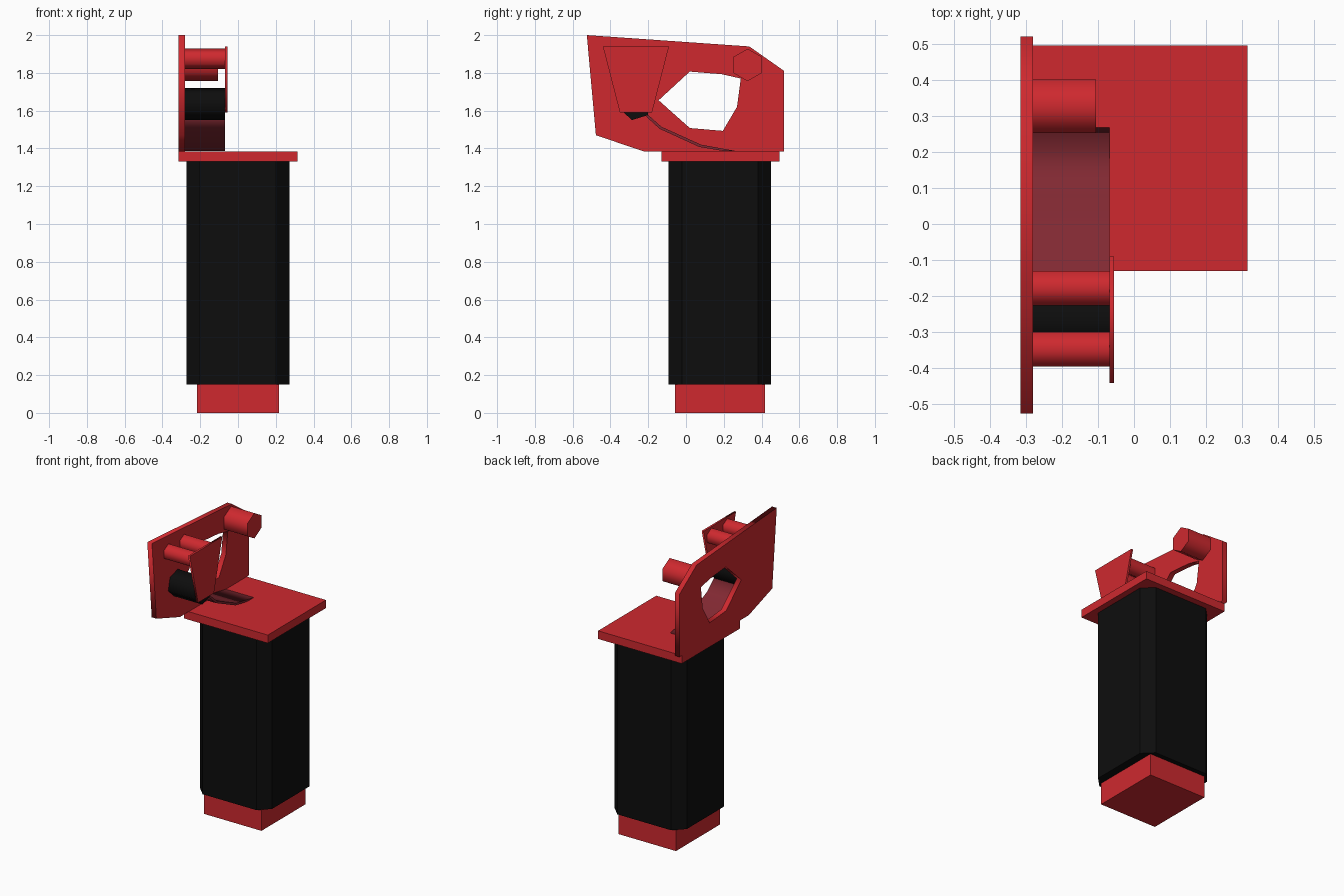
import bpy, math

if "Cube" in bpy.data.objects:
    bpy.data.objects.remove(bpy.data.objects["Cube"])

def material(name, rgb):
    m = bpy.data.materials.new(name)
    m.diffuse_color = (*rgb, 1)
    m.use_nodes = True
    m.node_tree.nodes["Principled BSDF"].inputs["Base Color"].default_value = m.diffuse_color
    return m

RED = material("red", (0.62, 0.022, 0.028))
BLACK = material("black", (0.004, 0.004, 0.004))
MAROON = material("maroon", (0.22, 0.022, 0.032))

def box(name, lo, hi, mat, chamfer=0):
    bpy.ops.mesh.primitive_cube_add(size=1, location=[(a + b) / 2 for a, b in zip(lo, hi)])
    ob = bpy.context.object
    ob.name = name
    ob.scale = [b - a for a, b in zip(lo, hi)]
    bpy.ops.object.transform_apply(location=False, rotation=False, scale=True)
    ob.data.materials.append(mat)
    if chamfer:
        # chamfer the vertical edges only
        weights = ob.data.attributes.new("bevel_weight_edge", 'FLOAT', 'EDGE')
        for e in ob.data.edges:
            a, b = (ob.data.vertices[i].co for i in e.vertices)
            weights.data[e.index].value = float(abs(a.z - b.z) > 0.1)
        bev = ob.modifiers.new("chamfer", 'BEVEL')
        bev.limit_method = 'WEIGHT'
        bev.width = chamfer
        bev.segments = 1
    return ob

def extrude(name, loops, x0, x1, mat):
    """Fill (y, z) loops and extrude them from x0 to x1; inner loops become holes."""
    cu = bpy.data.curves.new(name, 'CURVE')
    cu.dimensions = '2D'
    cu.fill_mode = 'BOTH'
    cu.extrude = (x1 - x0) / 2
    for pts in loops:
        s = cu.splines.new('POLY')
        s.points.add(len(pts) - 1)
        for p, (y, z) in zip(s.points, pts):
            p.co = (y, z, 0, 1)
        s.use_cyclic_u = True
    cu.materials.append(mat)
    ob = bpy.data.objects.new(name, cu)
    bpy.context.collection.objects.link(ob)
    ob.location.x = (x0 + x1) / 2
    ob.rotation_euler = (math.pi / 2, 0, math.pi / 2)
    bpy.ops.object.select_all(action='DESELECT')
    ob.select_set(True)
    bpy.context.view_layer.objects.active = ob
    bpy.ops.object.convert(target='MESH')
    bpy.context.object.name = name

def hexagon(y, z, r, phase=90):
    angles = [math.radians(phase + 60 * i) for i in range(6)]
    return [(y + r * math.cos(a), z + r * math.sin(a)) for a in angles]

# Grip column: foot, chamfered handle, top plate
box("foot", (-0.217, -0.058, 0), (0.217, 0.418, 0.15), RED)
box("handle", (-0.272, -0.092, 0.15), (0.272, 0.45, 1.33), BLACK, 0.07)
box("top_plate", (-0.315, -0.13, 1.33), (0.315, 0.495, 1.385), RED)

# Upright side plate with an irregular window
outline = [(-0.525, 2.0), (0.335, 1.94), (0.52, 1.81), (0.52, 1.385),
           (-0.225, 1.385), (-0.477, 1.47)]
window = [(0.02, 1.807), (0.19, 1.793), (0.29, 1.77), (0.27, 1.62),
          (0.195, 1.493), (0.02, 1.508), (-0.145, 1.655)]
extrude("side_plate", [outline, window], -0.315, -0.28, RED)

# Pegs standing on the side plate
extrude("rear_peg", [hexagon(0.326, 1.842, 0.086)], -0.28, -0.105, RED)
for i, y in enumerate((-0.178, -0.347)):
    extrude(f"front_peg_{i + 1}", [hexagon(y, 1.875, 0.055)], -0.28, -0.068, RED)
extrude("roller", [hexagon(-0.267, 1.635, 0.087, 17)], -0.28, -0.068, BLACK)

# Thin tapered cover plate over the front pegs
extrude("cover_plate", [[(-0.44, 1.94), (-0.09, 1.94), (-0.18, 1.59), (-0.35, 1.59)]],
        -0.068, -0.055, RED)

# Curved ramp from the roller down to the top plate
extrude("ramp", [[(-0.203, 1.58), (-0.13, 1.515), (0.08, 1.42), (0.268, 1.386),
                  (0.2, 1.386), (0.07, 1.408), (-0.14, 1.504), (-0.21, 1.568)]],
        -0.28, -0.068, MAROON)
